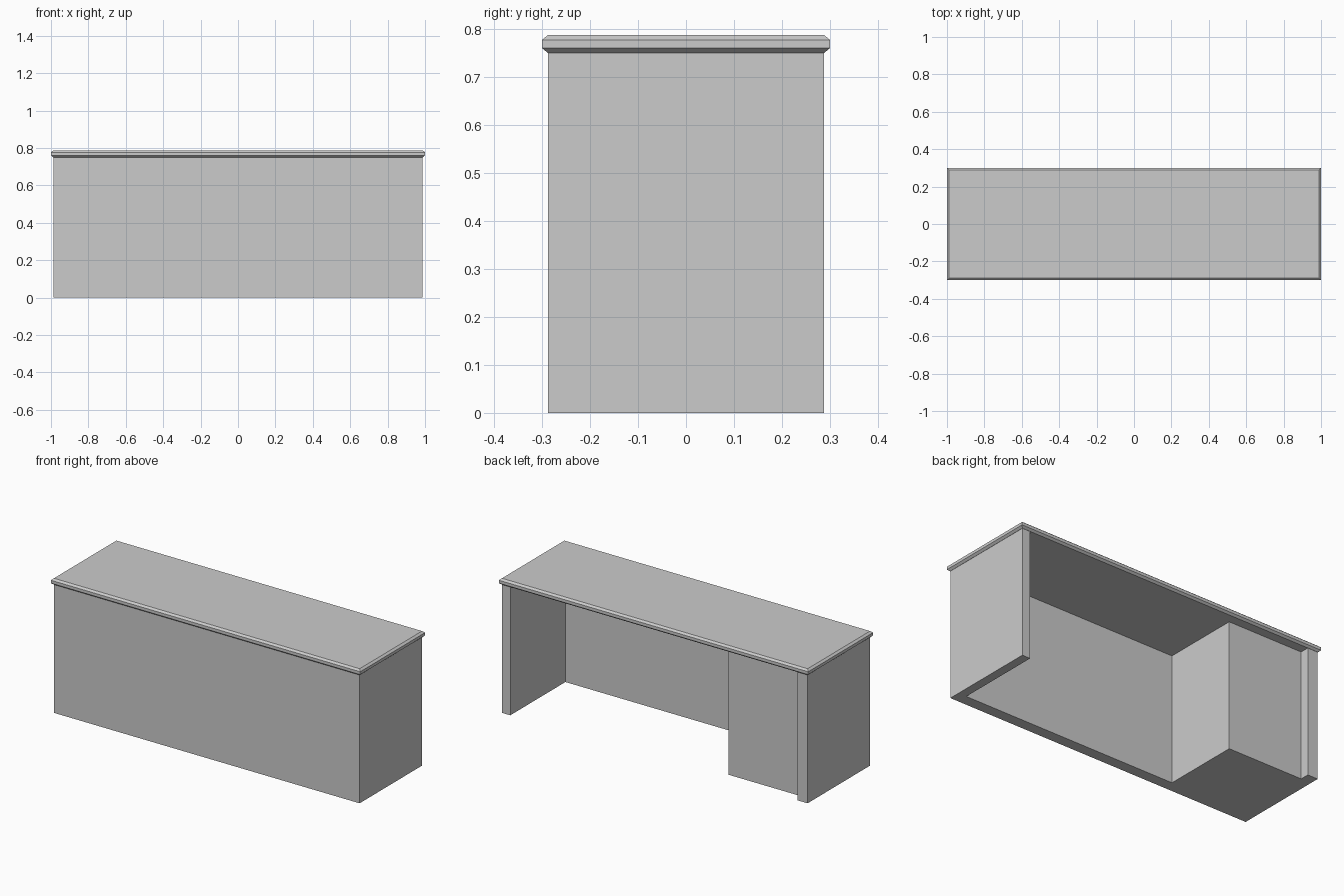
import bpy, bmesh

if "Cube" in bpy.data.objects:
    bpy.data.objects.remove(bpy.data.objects["Cube"])

HX, HY = 0.987, 0.287      # half size of the base
BASE_H, TOP_H = 0.75, 0.787


def make_object(name, bm):
    bmesh.ops.recalc_face_normals(bm, faces=bm.faces)
    mesh = bpy.data.meshes.new(name)
    bm.to_mesh(mesh)
    bm.free()
    obj = bpy.data.objects.new(name, mesh)
    bpy.context.collection.objects.link(obj)
    return obj


# Base: side panels, front panel and solid cabinet as one extruded floor plan
plan = [(-HX, -HY), (HX, -HY), (HX, HY),
        (0.935, HY), (0.935, -0.222),          # thin side panel, front panel
        (-0.44, -0.222), (-0.44, 0.234),       # cabinet
        (-0.921, 0.234), (-0.921, HY),         # thick side panel
        (-HX, HY)]
bm = bmesh.new()
face = bm.faces.new([bm.verts.new((x, y, 0)) for x, y in plan])
ext = bmesh.ops.extrude_face_region(bm, geom=[face])
bmesh.ops.translate(bm, vec=(0, 0, BASE_H),
                    verts=[v for v in ext["geom"] if isinstance(v, bmesh.types.BMVert)])
make_object("desk_base", bm)

# Desktop: stacked rectangles giving a chamfered edge (inset, height)
bm = bmesh.new()
rings = []
for inset, z in [(0.012, BASE_H), (0, 0.76), (0, 0.777), (0.012, TOP_H)]:
    x, y = 1 - inset, 0.3 - inset
    rings.append([bm.verts.new((sx * x, sy * y, z))
                  for sx, sy in ((-1, -1), (1, -1), (1, 1), (-1, 1))])
for a, b in zip(rings, rings[1:]):
    for i in range(4):
        j = (i + 1) % 4
        bm.faces.new((a[i], a[j], b[j], b[i]))
bm.faces.new(rings[0])
bm.faces.new(rings[-1])
make_object("desktop", bm)
